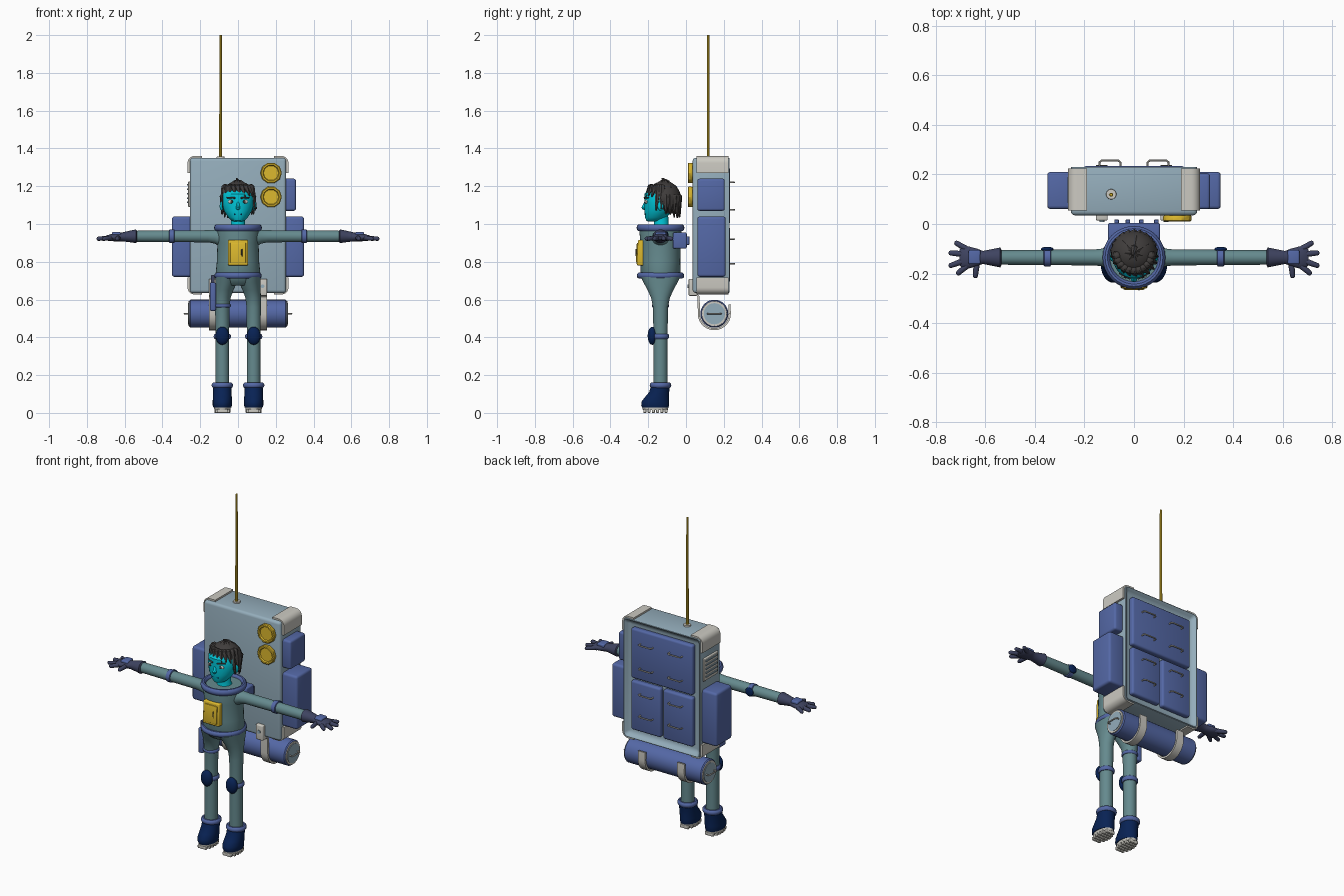
import bpy, bmesh, math, random
from math import sin, cos, pi
from mathutils import Vector, Matrix

if "Cube" in bpy.data.objects:
    bpy.data.objects.remove(bpy.data.objects["Cube"])
random.seed(4)

def material(name, r, g, b):
    m = bpy.data.materials.new(name)
    lin = [c / 12.92 if c < 0.04 else ((c + 0.055) / 1.055) ** 2.4 for c in (r / 255, g / 255, b / 255)]
    m.diffuse_color = (*lin, 1)
    m.use_nodes = True
    m.node_tree.nodes["Principled BSDF"].inputs["Base Color"].default_value = m.diffuse_color
    return m

SUIT = material("suit_teal", 101, 138, 142)
PACK = material("pack_pale_blue", 148, 173, 187)
BLUE = material("pocket_blue", 84, 104, 166)
NAVY = material("boot_navy", 8, 34, 84)
GLOVE = material("glove_slate", 62, 67, 96)
SKIN = material("skin_cyan", 0, 196, 214)
HAIR = material("hair_charcoal", 64, 61, 60)
GOLD = material("gold", 220, 184, 46)
IVORY = material("ivory", 204, 202, 194)

def finish(name, bm, mat):
    bmesh.ops.recalc_face_normals(bm, faces=bm.faces)
    me = bpy.data.meshes.new(name)
    bm.to_mesh(me)
    bm.free()
    me.materials.append(mat)
    ob = bpy.data.objects.new(name, me)
    bpy.context.collection.objects.link(ob)
    return ob

def box(name, x, y, z, mat, bevel=0.008, tilt=0, recess=0):
    """Bevelled box from (min, max) ranges; recess sinks a panel into the +y face."""
    bm = bmesh.new()
    bmesh.ops.create_cube(bm, size=1)
    bmesh.ops.scale(bm, vec=(x[1] - x[0], y[1] - y[0], z[1] - z[0]), verts=bm.verts)
    if recess:
        back = [f for f in bm.faces if f.normal.y > 0.9]
        bmesh.ops.inset_region(bm, faces=back, thickness=0.036)
        bmesh.ops.translate(bm, vec=(0, -recess, 0), verts=back[0].verts)
    if bevel:
        bmesh.ops.bevel(bm, geom=bm.edges[:], offset=bevel, segments=3, profile=0.5, affect='EDGES')
    c = Vector((sum(x) / 2, sum(y) / 2, sum(z) / 2))
    bm.transform(Matrix.Translation(c) @ Matrix.Rotation(tilt, 4, 'X'))
    return finish(name, bm, mat)

def loft(name, rings, mat, axis='z', n=28):
    """Elliptical rings (c1, c2, height, r1, r2) joined along an axis, capped."""
    bm, loops = bmesh.new(), []
    for c1, c2, h, r1, r2 in rings:
        loop = []
        for i in range(n):
            u, v = c1 + r1 * cos(2 * pi * i / n), c2 + r2 * sin(2 * pi * i / n)
            loop.append(bm.verts.new({'z': (u, v, h), 'x': (h, u, v), 'y': (u, h, v)}[axis]))
        loops.append(loop)
    for a, b in zip(loops, loops[1:]):
        for i in range(n):
            bm.faces.new((a[i], a[(i + 1) % n], b[(i + 1) % n], b[i]))
    bm.faces.new(loops[0])
    bm.faces.new(loops[-1])
    return finish(name, bm, mat)

def ring(name, c, R, rr, h, mat, n=32, k=10):
    """Rounded band around a vertical axis."""
    bm = bmesh.new()
    g = [[bm.verts.new((c[0] + (R + rr * cos(2 * pi * j / k)) * cos(2 * pi * i / n),
                        c[1] + (R + rr * cos(2 * pi * j / k)) * sin(2 * pi * i / n),
                        c[2] + h * sin(2 * pi * j / k))) for j in range(k)] for i in range(n)]
    for i in range(n):
        for j in range(k):
            bm.faces.new((g[i][j], g[(i + 1) % n][j], g[(i + 1) % n][(j + 1) % k], g[i][(j + 1) % k]))
    return finish(name, bm, mat)

def capsule(name, p0, p1, r0, r1, mat, seg=10):
    p0, p1 = Vector(p0), Vector(p1)
    d = p1 - p0
    bm = bmesh.new()
    bmesh.ops.create_uvsphere(bm, u_segments=seg, v_segments=7, radius=1)
    for v in bm.verts:
        v.co = v.co * r1 + Vector((0, 0, d.length)) if v.co.z > 0 else v.co * r0
    bm.transform(Matrix.Translation(p0) @ d.to_track_quat('Z', 'Y').to_matrix().to_4x4())
    return finish(name, bm, mat)

def ball(name, c, r, mat):
    bm = bmesh.new()
    bmesh.ops.create_uvsphere(bm, u_segments=20, v_segments=12, radius=1)
    bm.transform(Matrix.Translation(c) @ Matrix.Diagonal((*r, 1)))
    return finish(name, bm, mat)

def strap(name, pts, thick, w, axis, mat):
    """Flat strip following a 2D path, extruded over the range w along x or y."""
    bm, rows = bmesh.new(), []
    for i, p in enumerate(pts):
        t = (Vector(pts[min(i + 1, len(pts) - 1)]) - Vector(pts[max(i - 1, 0)])).normalized()
        nrm = Vector((-t.y, t.x)) * thick / 2
        row = []
        for s, e in ((1, 0), (1, 1), (-1, 1), (-1, 0)):
            q = Vector(p) + nrm * s
            row.append(bm.verts.new((w[e], q.x, q.y) if axis == 'x' else (q.x, w[e], q.y)))
        rows.append(row)
    for a, b in zip(rows, rows[1:]):
        for i in range(4):
            bm.faces.new((a[i], a[(i + 1) % 4], b[(i + 1) % 4], b[i]))
    bm.faces.new(rows[0])
    bm.faces.new(rows[-1])
    return finish(name, bm, mat)

def tube(name, pts, r, mat):
    for i, (a, b) in enumerate(zip(pts, pts[1:])):
        capsule(f"{name}_{i}", a, b, r, r, mat, 8)

# --- Backpack shell, antenna, lamps ---
box("pack_shell", (-0.255, 0.255), (0.035, 0.24), (0.635, 1.35), PACK, 0.016, recess=0.035)
loft("antenna_base", [(-0.092, 0.12, 1.34, .022, .022), (-0.092, 0.12, 1.358, .02, .02)], IVORY)
loft("antenna", [(-0.092, 0.118, 1.34, .008, .008), (-0.092, 0.118, 2.0, .006, .006)], GOLD, n=10)
for i, z in enumerate((1.27, 1.143)):
    loft(f"lamp_{i}", [(.175, z, .04, .05, .05), (.175, z, .03, .057, .057), (.175, z, .014, .057, .057),
                       (.175, z, .01, .052, .052), (.175, z, .01, .044, .044), (.175, z, .018, .04, .04)],
         GOLD, 'y', 10)

# --- Corner guards ---
arc = [(0.19, 1.353)] + [(0.23 + .03 * sin(a), 1.323 + .03 * cos(a)) for a in
                         [pi / 2 * k / 6 for k in range(7)]] + [(0.26, 1.27)]
for s in (1, -1):
    for top in (True, False):
        pts = [(s * x, z if top else 1.987 - z) for x, z in arc]
        strap("corner_guard", pts, 0.014, (0.055, 0.225), 'y', IVORY)

# --- Side pockets and vent ---
for s in (1, -1):
    xs = sorted((s * 0.24, s * 0.35))
    box("side_pocket_lower", xs, (0.06, 0.21), (0.72, 1.04), BLUE, 0.014)
box("side_pocket_upper", (0.24, 0.307), (0.06, 0.205), (1.07, 1.24), BLUE, 0.012)
box("vent_plate", (-0.264, -0.25), (0.07, 0.205), (1.09, 1.225), IVORY, 0.004)
for i in range(5):
    z = 1.11 + i * 0.0235
    box("vent_slat", (-0.269, -0.26), (0.085, 0.19), (z, z + 0.008), PACK, 0)

# --- Back pockets with handles ---
def handle(c, half=0.042, out=0.022, axis='y', s=1):
    for_pts = [(-half, -0.006), (-half, out * .7), (-half * .8, out), (half * .8, out), (half, out * .7), (half, -0.006)]
    pts = [(c[0] + u, c[1] + v, c[2]) if axis == 'y' else (c[0] + s * v, c[1] + u, c[2]) for u, v in for_pts]
    tube("handle", pts, 0.004, IVORY)

box("back_pocket_top", (-0.205, 0.205), (0.195, 0.234), (1.0, 1.3), BLUE, 0.012)
for s in (1, -1):
    box("back_pocket_low", sorted((s * 0.008, s * 0.205)), (0.195, 0.234), (0.69, 0.985), BLUE, 0.012)
    for z in (1.22, 1.075, 0.92, 0.79):
        handle((s * 0.097, 0.234, z))

# --- Bedroll and its straps ---
loft("bedroll", [(.15, .525, -.258, .068, .068), (.15, .525, -.252, .074, .074),
                 (.15, .525, .252, .074, .074), (.15, .525, .258, .068, .068)], BLUE, 'x', 32)
for s in (1, -1):
    loft("bedroll_rim", [(.15, .525, s * .25, .068, .068), (.15, .525, s * .262, .066, .066)], IVORY, 'x')
    loft("bedroll_end", [(.15, .525, s * .25, .056, .056), (.15, .525, s * .265, .056, .056)], PACK, 'x')
    handle((s * 0.264, 0.15, 0.525), 0.036, 0.02, 'x', s)
    w = (s * 0.13 - 0.024, s * 0.13 + 0.024)
    box("strap_bracket", w, (0.014, 0.062), (0.62, 0.71), IVORY, 0.006)
    loft("bracket_screw", [(s * .13, .67, .016, .01, .01), (s * .13, .67, .009, .01, .01)], PACK, 'y', 12)
    path = [(0.05, 0.635), (0.067, 0.615)] + [(0.15 + .082 * cos(a), 0.525 + .082 * sin(a)) for a in
            [pi + pi * k / 14 for k in range(15)]] + [(0.23, 0.575)]
    strap("bedroll_strap", path, 0.011, w, 'x', IVORY)

# --- Torso, collar, belt, chest unit, back connector ---
Y = -0.135
loft("torso", [(0, Y, z, a, b) for z, a, b in ((.675, .09, .07), (.69, .112, .088), (.72, .12, .106),
     (.8, .112, .105), (.9, .109, .106), (.96, .113, .112), (.982, .108, .108))], SUIT, n=36)
ring("collar", (0, Y, 0.98), 0.112, 0.015, 0.019, BLUE)
ring("belt", (0, Y, 0.727), 0.112, 0.014, 0.016, BLUE)
box("chest_unit", (-0.054, 0.054), (-0.258, -0.21), (0.78, 0.915), GOLD, 0.007, -0.05)
box("chest_unit_lid", (-0.042, 0.042), (-0.263, -0.25), (0.795, 0.9), GOLD, 0.003, -0.05)
tube("chest_latch", [(0.02, -0.263, 0.83), (0.02, -0.265, 0.865)], 0.003, HAIR)
box("back_connector", (-0.105, 0.105), (-0.07, 0.004), (0.87, 0.955), BLUE, 0.008)
for x in (-0.07, -0.025, 0.03, 0.09):
    box("connector_tab", (x - .009, x + .009), (0, 0.018), (0.89, 0.935), BLUE, 0.003)

for s in (1, -1):
    # --- Arms, elbow bands, gloves ---
    loft("arm", [(Y, z, s * x, r, r) for x, z, r in ((.075, .925, .055), (.1, .928, .045), (.125, .933, .036),
         (.16, .935, .032), (.35, .935, .031), (.56, .935, .029))], SUIT, 'x')
    loft("elbow_band", [(Y, .935, s * x, r, r) for x, r in ((.335, .031), (.338, .036), (.362, .036), (.365, .031))],
         BLUE, 'x')
    ball("elbow_pad", (s * .35, Y + .033, .935), (.026, .01, .026), NAVY)
    loft("glove", [(Y, z, s * x, a, b) for x, z, a, b in ((.535, .935, .03, .03), (.54, .935, .04, .036),
         (.575, .934, .033, .03), (.61, .932, .026, .024), (.635, .93, .036, .022), (.67, .928, .045, .019),
         (.695, .926, .042, .014), (.705, .925, .03, .008))], GLOVE, 'x')
    box("hand_plate", sorted((s * .62, s * .668)), (Y - .027, Y + .03), (.935, .957), BLUE, 0.007)
    for (x0, y0), (x1, y1) in (((.67, .03), (.715, .057)), ((.685, .013), (.738, .018)),
                               ((.685, -.013), (.738, -.032)), ((.67, -.03), (.708, -.062)),
                               ((.635, -.025), (.64, -.073))):
        capsule("finger", (s * x0, Y + y0, .926), (s * x1, Y + y1, .922), .014, .011, GLOVE)

    # --- Legs, knees, boots ---
    loft("leg", [(s * c, Y, z, a, b) for c, z, a, b in ((.06, .72, .06, .104), (.063, .69, .057, .09),
         (.072, .65, .048, .068), (.08, .61, .041, .05), (.083, .56, .038, .04), (.083, .4, .036, .037),
         (.083, .13, .036, .037))], SUIT)
    ring("knee_band", (s * .083, Y, .405), .037, .009, .014, BLUE, 24)
    ball("knee_pad", (s * .083, Y - .043, .408), (.036, .025, .048), NAVY)
    ring("boot_cuff", (s * .083, Y, .146), .045, .012, .015, BLUE, 28)
    loft("boot", [(s * .083, y, z, a, b) for y, z, a, b in ((-.162, .028, .047, .069), (-.163, .04, .051, .074),
         (-.162, .06, .051, .073), (-.153, .085, .05, .063), (-.142, .11, .049, .053), (Y, .145, .049, .05))], NAVY)
    loft("sole", [(s * .083, -.162, .014, .042, .066), (s * .083, -.162, .03, .044, .069)], IVORY)
    for i in range(6):
        y = -.162 + (i - 2.5) * .0225
        hw = .043 * math.sqrt(1 - ((y + .162) / .075) ** 2)
        box("sole_lug", (s * .083 - hw, s * .083 + hw), (y - .008, y + .008), (0, .02), IVORY, 0.004)

# --- Thigh holster on one side ---
ring("thigh_band", (-.083, Y, .568), .039, .007, .01, BLUE, 24)
box("thigh_holster", (-.149, -.117), (-.168, -.108), (.54, .69), BLUE, 0.008)
box("holster_grip", (-.143, -.124), (-.155, -.12), (.68, .73), GLOVE, 0.005)

# --- Head and face ---
loft("neck", [(0, -.128, .965, .048, .048), (0, -.13, .99, .038, .038), (0, -.135, 1.06, .036, .04)], SKIN)
loft("head", [(0, y, z, a, b) for y, z, a, b in ((-.172, 1.012, .018, .025), (-.167, 1.018, .034, .043),
     (-.16, 1.035, .052, .057), (-.146, 1.07, .074, .075), (-.136, 1.11, .085, .085), (-.134, 1.16, .083, .085),
     (-.13, 1.195, .06, .06), (-.13, 1.21, .02, .02))], SKIN)
capsule("nose", (0, -.217, 1.112), (0, -.223, 1.087), .006, .012, SKIN)
capsule("mouth", (-.017, -.214, 1.052), (.017, -.214, 1.052), .004, .004, NAVY)
for s in (1, -1):
    ball("eye_white", (s * .035, -.209, 1.118), (.017, .008, .011), IVORY)
    ball("pupil", (s * .034, -.2145, 1.118), (.007, .005, .009), HAIR)
    capsule("eyebrow", (s * .018, -.219, 1.138), (s * .056, -.2, 1.14), .005, .004, HAIR)
    ball("ear", (s * .087, -.135, 1.095), (.01, .016, .024), SKIN)

# --- Hair: open cap plus tapering locks ---
bm = bmesh.new()
bmesh.ops.create_uvsphere(bm, u_segments=18, v_segments=12, radius=1)
bm.transform(Matrix.Translation((0, -.118, 1.135)) @ Matrix.Diagonal((.095, .092, .092, 1)))
drop = [f for f in bm.faces if f.calc_center_median().z < 1.06 or
        (f.calc_center_median().z < 1.165 and f.calc_center_median().y < -.125)]
bmesh.ops.delete(bm, geom=drop, context='FACES')
finish("hair_cap", bm, HAIR)
for i in range(22):
    a = 2 * pi * i / 22
    front = cos(a)
    tip = 1.155 if front > .6 else (1.085 if front > 0.1 else 1.045)
    tip += random.uniform(-.012, .012)
    r0, r1 = (.07, .096) if front > .1 else (.078, .085)
    capsule("hair_lock", (sin(a) * r0, -.118 - front * r0, 1.19 if front > .1 else 1.14),
            (sin(a + .12) * r1, -.118 - front * r1, tip), .021, .004, HAIR, 6)
for i in range(7):
    a = 2 * pi * i / 7 + .3
    capsule("crown_lock", (sin(a) * .015, -.115 - cos(a) * .015, 1.215),
            (sin(a) * .065, -.115 - cos(a) * .065, 1.195), .018, .005, HAIR, 6)
capsule("hair_tuft", (.0, -.1, 1.22), (-.006, -.125, 1.24), .016, .005, HAIR, 6)

# --- Smooth rounded parts, keep hard edges ---
bpy.ops.object.select_all(action='SELECT')
bpy.context.view_layer.objects.active = bpy.data.objects["torso"]
bpy.ops.object.shade_smooth_by_angle(angle=math.radians(35))
